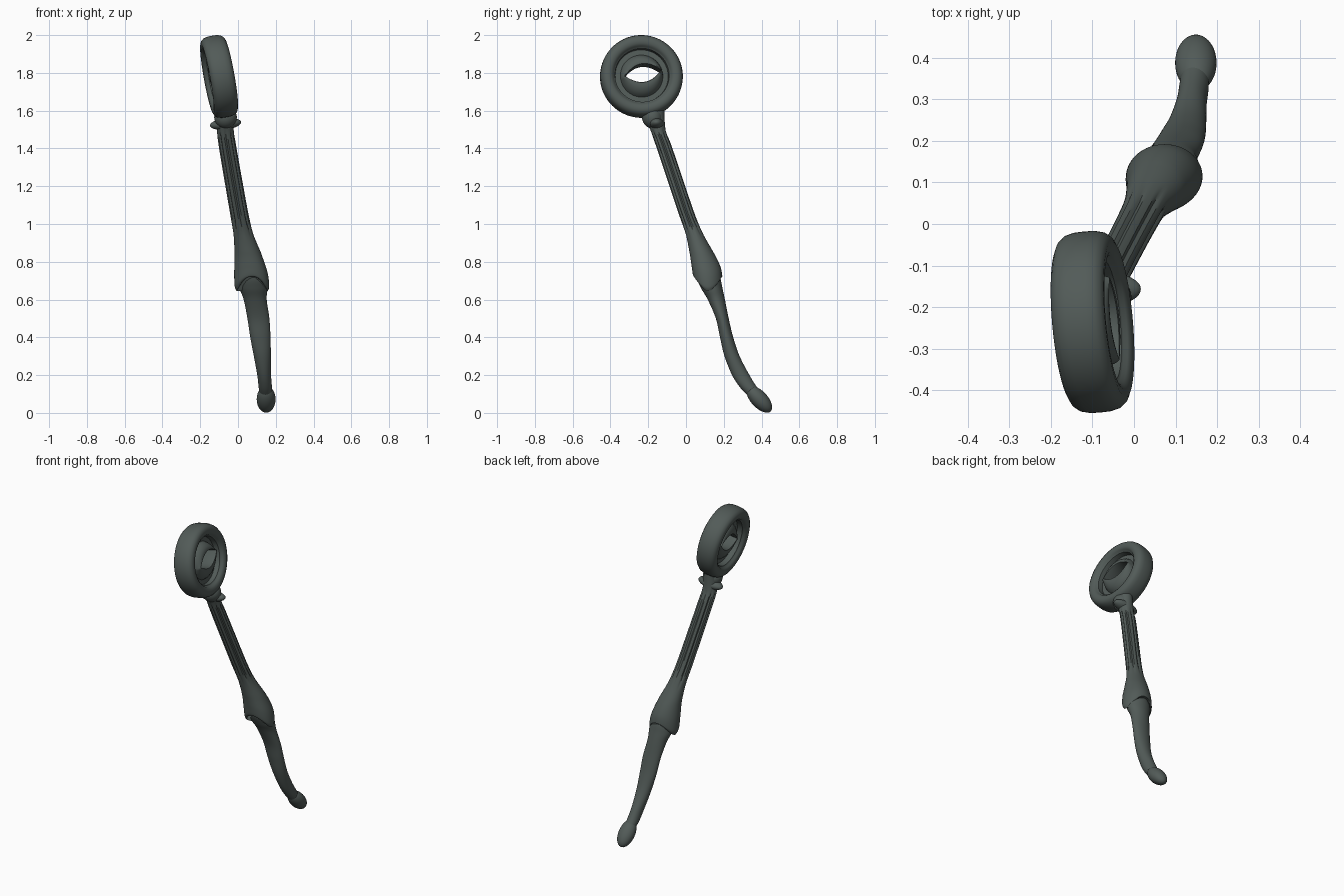
import bpy, bmesh, math
from mathutils import Vector, Matrix

if "Cube" in bpy.data.objects:
    bpy.data.objects.remove(bpy.data.objects["Cube"])

mat = bpy.data.materials.new("dark grey green")
mat.diffuse_color = (0.085, 0.105, 0.098, 1)
mat.use_nodes = True
mat.node_tree.nodes["Principled BSDF"].inputs["Base Color"].default_value = mat.diffuse_color


def finish(name, bm, angle=40):
    bmesh.ops.recalc_face_normals(bm, faces=bm.faces)
    me = bpy.data.meshes.new(name)
    bm.to_mesh(me)
    bm.free()
    ob = bpy.data.objects.new(name, me)
    bpy.context.collection.objects.link(ob)
    me.materials.append(mat)
    bpy.ops.object.select_all(action='DESELECT')
    ob.select_set(True)
    bpy.context.view_layer.objects.active = ob
    bpy.ops.object.shade_smooth_by_angle(angle=math.radians(angle))
    return ob


def bridge(bm, rings, closed=False):
    n = len(rings[0])
    rows = len(rings) if closed else len(rings) - 1
    for i in range(rows):
        a, b = rings[i], rings[(i + 1) % len(rings)]
        for j in range(n):
            bm.faces.new((a[j], a[(j + 1) % n], b[(j + 1) % n], b[j]))


def spline(keys, t):
    # smooth interpolation of key rows, t in 0..len-1
    i = min(int(t), len(keys) - 2)
    f = t - i
    p = [Vector(keys[max(0, min(len(keys) - 1, k))]) for k in (i - 1, i, i + 1, i + 2)]
    return 0.5 * (2 * p[1] + (p[2] - p[0]) * f + (2 * p[0] - 5 * p[1] + 4 * p[2] - p[3]) * f * f
                  + (3 * p[1] - p[0] - 3 * p[2] + p[3]) * f ** 3)


def loft(name, keys, flute=False, rim=0.0, steps=8, n=64):
    # keys: z, x min, x max, y min, y max of each slice
    bm = bmesh.new()
    keys = [Vector(k) for k in keys]
    rings = []
    total = (len(keys) - 1) * steps
    for s in range(total + 1):
        z, x0, x1, y0, y1 = spline(keys, s / steps)
        g = 0
        if flute:
            g = max(0, min(1, (z - 0.92) / 0.1, (1.51 - z) / 0.05))
        w = max(0, 1 - s / (total * 0.35)) if rim else 0
        ring = []
        for j in range(n):
            a = 2 * math.pi * j / n
            k = 1 - 0.17 * g * max(0, math.cos(8 * a)) ** 2
            # arched lower edge at front and back
            dz = -rim * math.cos(2 * a) * w
            ring.append(bm.verts.new(((x0 + x1) / 2 + (x1 - x0) / 2 * math.cos(a) * k,
                                      (y0 + y1) / 2 + (y1 - y0) / 2 * math.sin(a) * k, z + dz)))
        rings.append(ring)
    bridge(bm, rings)
    bm.faces.new(rings[0])
    bm.faces.new(rings[-1])
    return finish(name, bm)


# fluted upper shaft with flared sleeve
loft("shaft_sleeve", [
    (0.685, -0.008, 0.158, 0.050, 0.188),
    (0.70, -0.018, 0.165, 0.038, 0.192),
    (0.76, -0.020, 0.156, 0.030, 0.182),
    (0.84, -0.018, 0.125, 0.020, 0.150),
    (0.94, -0.024, 0.084, 0.000, 0.095),
    (1.05, -0.042, 0.057, -0.038, 0.048),
    (1.25, -0.076, 0.020, -0.105, -0.020),
    (1.42, -0.104, -0.010, -0.162, -0.078),
    (1.50, -0.112, -0.022, -0.190, -0.108),
    (1.60, -0.112, -0.022, -0.235, -0.115)], flute=True, rim=0.04)

# curved lower handle
loft("lower_handle", [
    (0.80, 0.01, 0.12, 0.05, 0.15),
    (0.72, 0.000, 0.150, 0.055, 0.180),
    (0.66, 0.008, 0.156, 0.080, 0.193),
    (0.60, 0.030, 0.152, 0.115, 0.206),
    (0.50, 0.050, 0.166, 0.158, 0.226),
    (0.40, 0.065, 0.172, 0.180, 0.250),
    (0.30, 0.084, 0.174, 0.204, 0.284),
    (0.20, 0.102, 0.175, 0.244, 0.336),
    (0.13, 0.110, 0.180, 0.290, 0.380),
    (0.08, 0.118, 0.178, 0.340, 0.425)])


def ellipsoid(name, centre, axis, length, width, depth):
    bm = bmesh.new()
    bmesh.ops.create_uvsphere(bm, u_segments=32, v_segments=20, radius=1)
    rot = Vector((0, 0, 1)).rotation_difference(Vector(axis)).to_matrix().to_4x4()
    bm.transform(Matrix.Translation(centre) @ rot @ Matrix.Diagonal((width, depth, length, 1)))
    return finish(name, bm, 80)


# rounded end knob and the collar flare under the ring
ellipsoid("end_knob", (0.149, 0.388, 0.072), (0, 0.62, -0.66), 0.088, 0.05, 0.044)
ellipsoid("collar", (-0.066, -0.157, 1.53), (1, 0, 0.12), 0.083, 0.03, 0.04)
ellipsoid("ring_neck", (-0.066, -0.178, 1.565), (0, -0.3, 1), 0.06, 0.06, 0.055)

# tilted ring head
axis = Vector((1, 0.09, 0.18)).normalized()
frame = Matrix.Translation((-0.10, -0.236, 1.781)) @ \
    Vector((1, 0, 0)).rotation_difference(axis).to_matrix().to_4x4()

half = [(0.219, 0.0), (0.218, 0.025), (0.213, 0.045), (0.203, 0.058), (0.188, 0.065),
        (0.168, 0.063), (0.155, 0.055), (0.151, 0.046), (0.144, 0.042), (0.141, 0.02)]
profile = half + [(r, -x) for r, x in reversed(half[1:])]
bm = bmesh.new()
rings = [[bm.verts.new((x, r * math.cos(2 * math.pi * j / 96), r * math.sin(2 * math.pi * j / 96)))
          for j in range(96)] for r, x in profile]
bridge(bm, rings, closed=True)
bm.transform(frame)
finish("ring_head", bm, 50)


# eyelid shell inside the ring with an almond opening
def almond(a):
    w, h = 0.097, 0.047
    lo, hi = 0.0, w
    for _ in range(30):
        m = (lo + hi) / 2
        y, z = m * math.cos(a), m * math.sin(a)
        if abs(z) < h * (1 - (y / w) ** 2):
            lo = m
        else:
            hi = m
    return lo


bm = bmesh.new()
N = 96
half = [(0, 0.146, 0.012), (0, 0.113, 0.012), (0.12, 0.113, 0.028), (0.3, 0.113, 0.041),
        (0.5, 0.113, 0.050), (0.75, 0.113, 0.056), (0.95, 0.113, 0.055), (1, 0.113, 0.046)]
rows = half + [(t, r, -h * 0.8) for t, r, h in reversed(half)]
rings = []
for t, r0, h in rows:
    ring = []
    for j in range(N):
        a = 2 * math.pi * j / N
        r = r0 + (almond(a) - r0) * t
        b = a + math.radians(10)
        ring.append(bm.verts.new((h, r * math.cos(b) + 0.005 * t, r * math.sin(b) + 0.01 * t)))
    rings.append(ring)
bridge(bm, rings, closed=True)
bm.transform(frame)
finish("eyelids", bm, 50)
